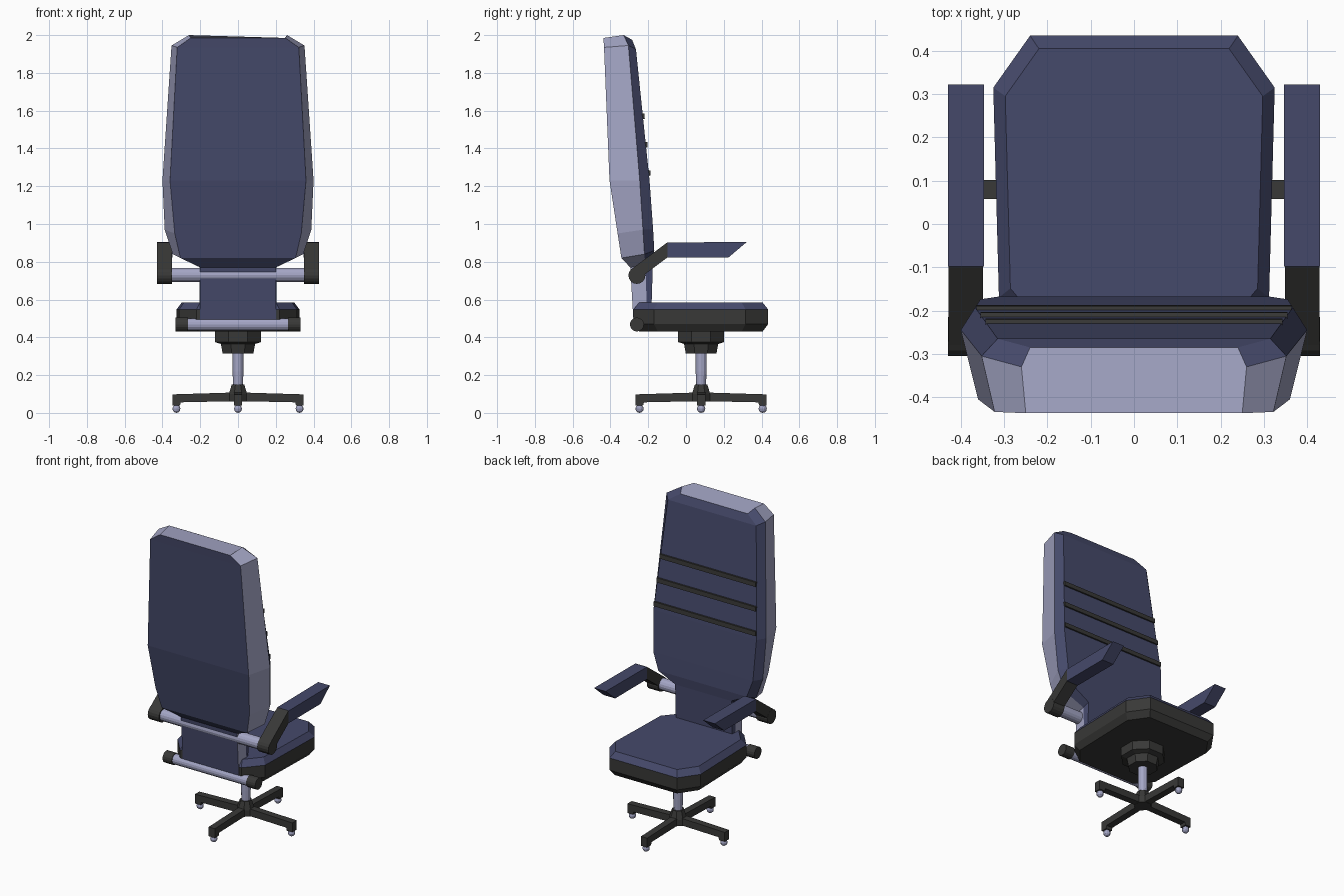
import bpy, bmesh, math
from mathutils import Vector

if "Cube" in bpy.data.objects:
    bpy.data.objects.remove(bpy.data.objects["Cube"])


def material(name, rgb):
    m = bpy.data.materials.new(name)
    m.diffuse_color = (*rgb, 1)
    m.use_nodes = True
    m.node_tree.nodes["Principled BSDF"].inputs["Base Color"].default_value = m.diffuse_color
    return m


BLUE = material("navy fabric", (0.06, 0.067, 0.145))
SILVER = material("lavender metal", (0.37, 0.38, 0.56))
DARK = material("dark plastic", (0.04, 0.04, 0.038))


def loft(name, rings, mats, rule=None):
    """Skin closed rings of points; rule(ring, side) picks the material slot."""
    bm = bmesh.new()
    vs = [[bm.verts.new(p) for p in r] for r in rings]
    n = len(rings[0])
    for i in range(len(rings) - 1):
        for j in range(n):
            k = (j + 1) % n
            f = bm.faces.new((vs[i][j], vs[i][k], vs[i + 1][k], vs[i + 1][j]))
            f.material_index = rule(i, j) if rule else 0
    for i, row in ((-1, vs[0]), (len(rings) - 1, vs[-1])):
        f = bm.faces.new(row)
        f.material_index = rule(i, 0) if rule else 0
    bmesh.ops.recalc_face_normals(bm, faces=bm.faces)
    me = bpy.data.meshes.new(name)
    bm.to_mesh(me)
    bm.free()
    for m in mats:
        me.materials.append(m)
    ob = bpy.data.objects.new(name, me)
    bpy.context.collection.objects.link(ob)
    return ob


def turned(name, mat, profile, sides, cy=0.08, twist=0.0):
    """Upright lathe from (radius, z) pairs."""
    ang = [twist + 2 * math.pi * k / sides for k in range(sides)]
    return loft(name, [[(r * math.cos(a), cy + r * math.sin(a), z) for a in ang]
                       for r, z in profile], [mat])


def prism_x(name, mat, profile, x0, x1):
    """Extrude a (y, z) profile along x."""
    return loft(name, [[(x, y, z) for y, z in profile] for x in (x0, x1)], [mat])


def rod_x(name, mat, y, z, r, x0, x1, sides=16):
    circle = [(y + r * math.cos(2 * math.pi * k / sides),
               z + r * math.sin(2 * math.pi * k / sides)) for k in range(sides)]
    return prism_x(name, mat, circle, x0, x1)


# Backrest with tongue: per row (half width, y, z) for back, middle and front edges
rows = [
    ((0.25, -0.437, 1.985), (0.26, -0.330, 2.00), (0.24, -0.285, 1.975)),
    ((0.322, -0.434, 1.935), (0.352, -0.305, 1.945), (0.315, -0.265, 1.925)),
    ((0.36, -0.405, 1.23), (0.40, -0.245, 1.23), (0.367, -0.193, 1.23)),
    ((0.335, -0.362, 0.95), (0.388, -0.228, 0.97), (0.355, -0.174, 0.97)),
    ((0.305, -0.342, 0.82), (0.345, -0.220, 0.84), (0.315, -0.168, 0.86)),
    ((0.20, -0.295, 0.77), (0.205, -0.215, 0.78), (0.20, -0.175, 0.80)),
    ((0.20, -0.278, 0.485), (0.205, -0.205, 0.485), (0.20, -0.185, 0.485)),
]
rings = [[(-w, y, z) for w, y, z in r] + [(w, y, z) for w, y, z in reversed(r)]
         for r in rows]
loft("backrest", rings, [BLUE, SILVER],
     lambda i, j: 1 if i == -1 or (i >= 0 and j in (0, 4)) else 0)

# Dark stripes across the backrest front
for k, (z, w) in enumerate(((1.57, 0.343), (1.42, 0.354), (1.27, 0.364))):
    y = -0.193 - (z - 1.23) * 0.1036
    prism_x(f"back_stripe_{k + 1}", DARK,
            [(y - 0.01, z - 0.016), (y + 0.01, z - 0.014),
             (y + 0.008, z + 0.014), (y - 0.012, z + 0.016)], -w, w)

# Seat: dark pan with blue cushion top
half = [(0.24, 0.435), (0.325, 0.315), (0.312, -0.17), (0.22, -0.278)]
outline = half + [(-x, y) for x, y in reversed(half)]


def seat_ring(z, s):
    return [(x * s, 0.08 + (y - 0.08) * s, z) for x, y in outline]


loft("seat", [seat_ring(0.432, 0.92), seat_ring(0.47, 1), seat_ring(0.548, 1),
              seat_ring(0.585, 0.915)], [DARK, BLUE],
     lambda i, j: 1 if i >= 2 else 0)

# Cross rods joining seat, back and arms
rod_x("lower_rod", SILVER, -0.26, 0.468, 0.032, -0.28, 0.28)
rod_x("upper_rod", SILVER, -0.26, 0.73, 0.037, -0.36, 0.36)

# Arms and rod caps on both sides
for side, s in (("left", -1), ("right", 1)):
    rod_x(f"lower_cap_{side}", DARK, -0.26, 0.468, 0.037, s * 0.265, s * 0.33)
    rod_x(f"arm_hub_{side}", DARK, -0.26, 0.728, 0.045, s * 0.35, s * 0.43)
    prism_x(f"arm_link_{side}", DARK,
            [(-0.285, 0.764), (-0.098, 0.903), (-0.098, 0.823), (-0.225, 0.728)],
            s * 0.349, s * 0.429)
    prism_x(f"arm_pad_{side}", BLUE,
            [(-0.098, 0.902), (0.322, 0.905), (0.225, 0.823), (-0.098, 0.823)],
            s * 0.347, s * 0.43)

# Tilt mechanism, post and hub
turned("mechanism", DARK, [(0.088, 0.315), (0.098, 0.365), (0.132, 0.375),
                           (0.132, 0.44)], 8, twist=math.pi / 8)
turned("post", SILVER, [(0.025, 0.13), (0.029, 0.22), (0.029, 0.33)], 12)
turned("base_hub", DARK, [(0.052, 0.06), (0.052, 0.10), (0.036, 0.15)], 8,
       twist=math.pi / 8)

# Four legs with ball casters
for k in range(4):
    a = k * math.pi / 2
    out = Vector((math.cos(a), math.sin(a), 0))
    across = Vector((-math.sin(a), math.cos(a), 0))
    centre = Vector((0, 0.08, 0))
    profile = [(0.02, 0.062), (0.02, 0.108), (0.347, 0.098), (0.347, 0.038),
               (0.307, 0.038), (0.303, 0.056)]
    loft(f"base_leg_{k + 1}",
         [[centre + out * r + across * w + Vector((0, 0, z)) for r, z in profile]
          for w in (-0.022, 0.022)], [DARK])
    bpy.ops.mesh.primitive_uv_sphere_add(
        segments=10, ring_count=6, radius=0.022,
        location=centre + out * 0.326 + Vector((0, 0, 0.022)))
    ball = bpy.context.object
    ball.name = f"caster_{k + 1}"
    ball.data.materials.append(SILVER)
